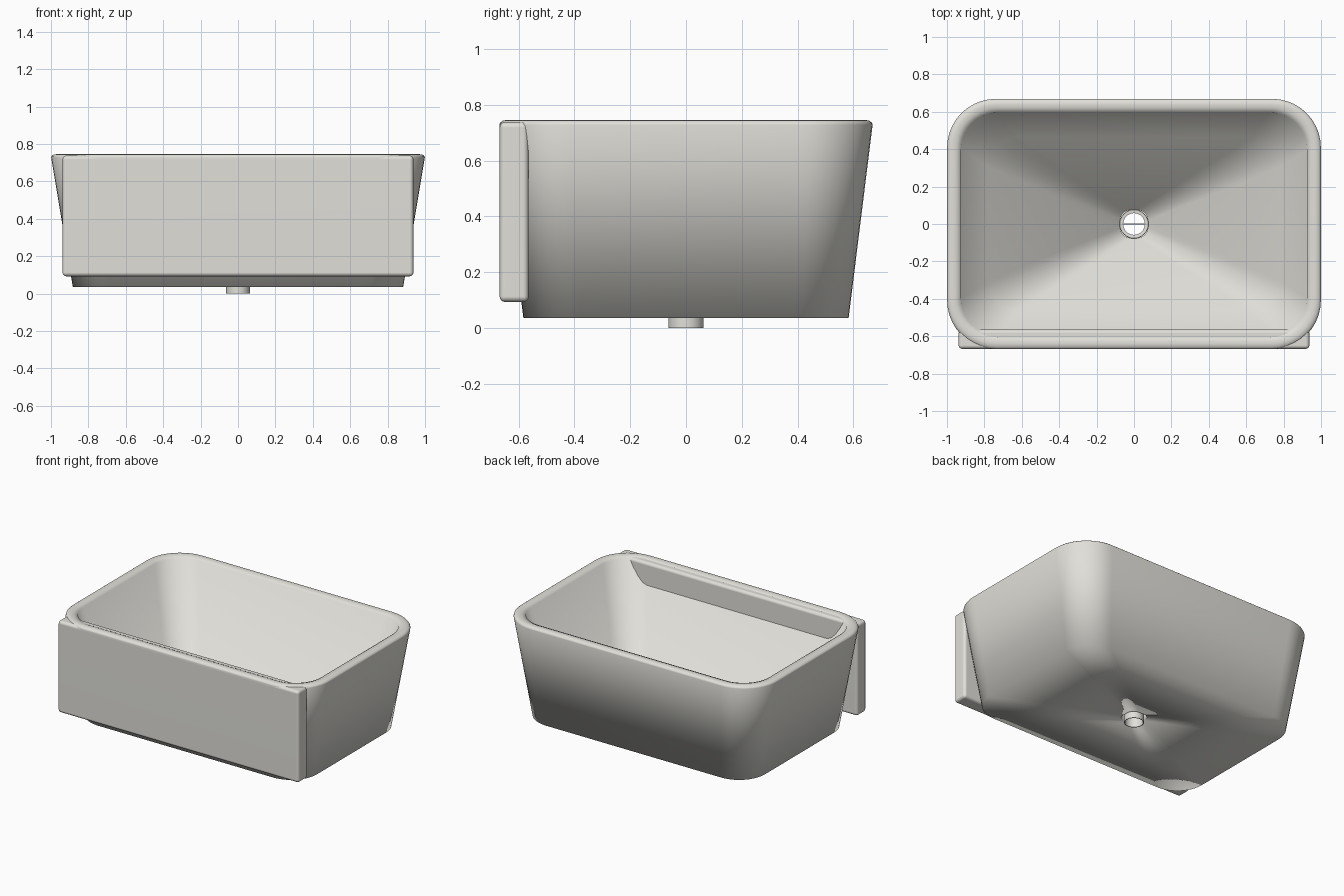
import bpy, bmesh, math

if "Cube" in bpy.data.objects:
    bpy.data.objects.remove(bpy.data.objects["Cube"])

glaze = bpy.data.materials.new("warm white glaze")
glaze.diffuse_color = (0.75, 0.74, 0.695, 1)
glaze.use_nodes = True
glaze.node_tree.nodes["Principled BSDF"].inputs["Base Color"].default_value = glaze.diffuse_color


def finish(name, bm):
    bmesh.ops.recalc_face_normals(bm, faces=bm.faces)
    me = bpy.data.meshes.new(name)
    bm.to_mesh(me)
    bm.free()
    me.materials.append(glaze)
    ob = bpy.data.objects.new(name, me)
    bpy.context.collection.objects.link(ob)
    return ob


def rounded_rect(hx, hy, r, n=10):
    pts = []
    for k, (sx, sy) in enumerate([(1, 1), (-1, 1), (-1, -1), (1, -1)]):
        for i in range(n + 1):
            a = (k + i / n) * math.pi / 2
            pts.append((sx * (hx - r) + r * math.cos(a), sy * (hy - r) + r * math.sin(a)))
    return pts


def loft(bm, rings):
    # skin a closed series of rings
    loops = [[bm.verts.new((x, y, z)) for x, y in pts] for pts, z in rings]
    for a, b in zip(loops, loops[1:] + loops[:1]):
        for i in range(len(a)):
            j = (i + 1) % len(a)
            bm.faces.new((a[i], a[j], b[j], b[i]))


# Basin: tapered outer wall, rounded rim, inner wall, floor with a drain hole
hole = rounded_rect(0.074, 0.074, 0.055)
bm = bmesh.new()
loft(bm, [
    (hole, 0.035),
    (rounded_rect(0.883, 0.583, 0.20), 0.035),
    (rounded_rect(0.999, 0.669, 0.26), 0.728),
    (rounded_rect(0.997, 0.667, 0.26), 0.735),
    (rounded_rect(0.987, 0.657, 0.25), 0.743),
    (rounded_rect(0.970, 0.640, 0.235), 0.746),
    (rounded_rect(0.950, 0.620, 0.215), 0.744),
    (rounded_rect(0.926, 0.596, 0.20), 0.734),
    (rounded_rect(0.780, 0.465, 0.16), 0.105),
    (hole, 0.10),
])
basin = finish("basin", bm)
for p in basin.data.polygons:
    p.use_smooth = True

# Front apron panel
bm = bmesh.new()
bmesh.ops.create_cube(bm, size=1)
for v in bm.verts:
    v.co = (v.co.x * 1.876, v.co.y * 0.104 - 0.616, v.co.z * 0.645 + 0.4155)
bmesh.ops.bevel(bm, geom=bm.edges[:], offset=0.02, segments=4, profile=0.5, affect='EDGES')
apron = finish("front_apron", bm)

# Drain pipe with a flange on the basin floor
bm = bmesh.new()
circ = lambda r: [(r * math.cos(i * math.tau / 40), r * math.sin(i * math.tau / 40)) for i in range(40)]
loft(bm, [(circ(0.058), 0), (circ(0.063), 0), (circ(0.063), 0.098),
          (circ(0.078), 0.1), (circ(0.076), 0.107), (circ(0.058), 0.105)])
drain = finish("drain_pipe", bm)

# Thin bar across the drain
bm = bmesh.new()
bmesh.ops.create_cube(bm, size=1)
for v in bm.verts:
    v.co = (v.co.x * 0.117, v.co.y * 0.006, v.co.z * 0.006 + 0.095)
bar = finish("drain_bar", bm)

# Smooth shading with crisp corners on the small parts
for ob in (apron, drain):
    bpy.ops.object.select_all(action='DESELECT')
    ob.select_set(True)
    bpy.context.view_layer.objects.active = ob
    bpy.ops.object.shade_smooth_by_angle(angle=math.radians(35))
apron.modifiers.new("flat panel faces", 'WEIGHTED_NORMAL')
